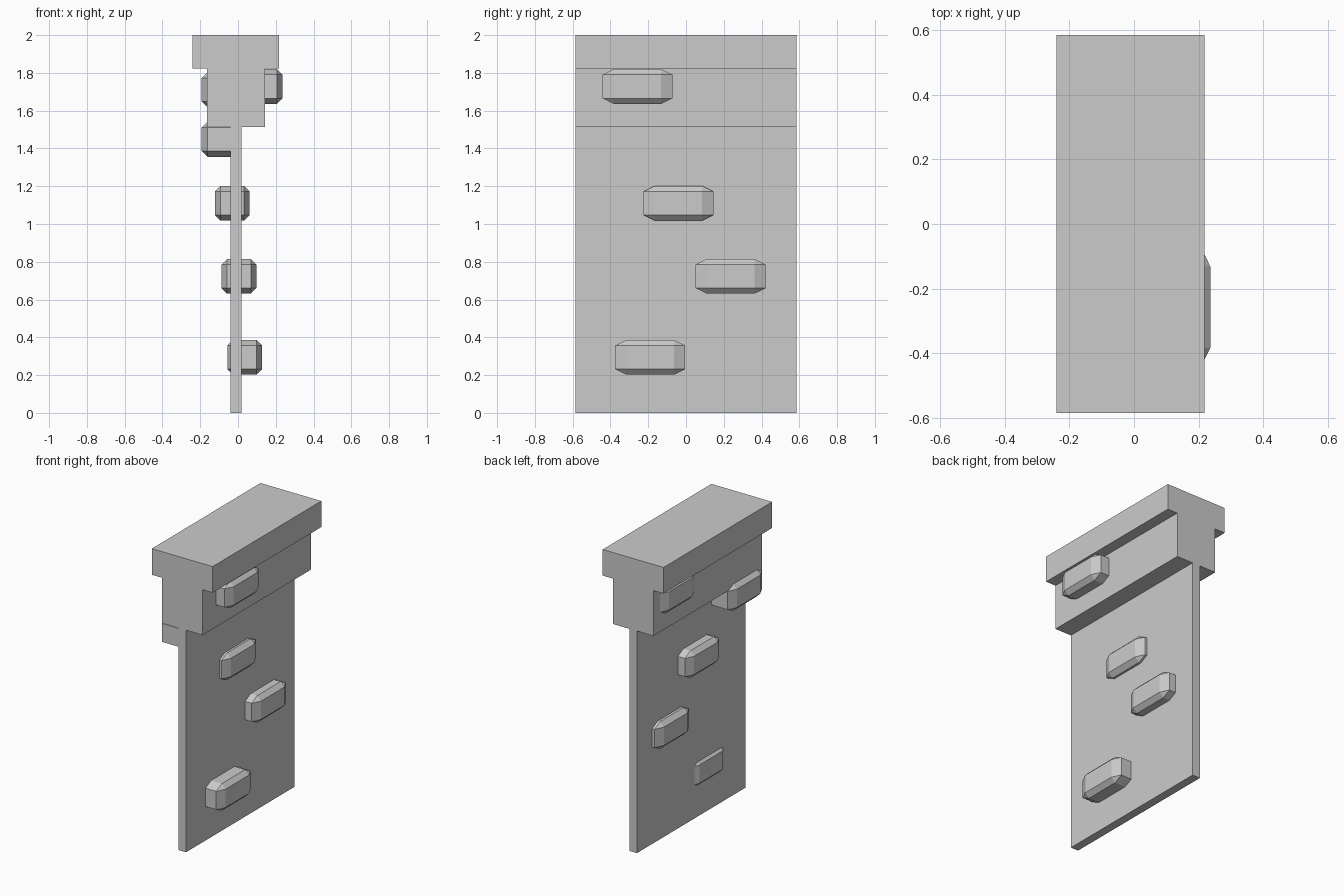
import bpy, bmesh
from mathutils import Vector

if "Cube" in bpy.data.objects:
    bpy.data.objects.remove(bpy.data.objects["Cube"])

HALF = 0.585  # half the wall length along y


def add_object(name, bm):
    bmesh.ops.recalc_face_normals(bm, faces=bm.faces)
    mesh = bpy.data.meshes.new(name)
    bm.to_mesh(mesh)
    bm.free()
    obj = bpy.data.objects.new(name, mesh)
    bpy.context.collection.objects.link(obj)
    return obj


# Wall: stepped T profile in x/z (cap, ledge, thin panel), extruded along y
profile = [(-0.04, 0), (0.018, 0), (0.018, 1.513), (0.142, 1.513),
           (0.142, 1.822), (0.218, 1.822), (0.218, 2), (-0.24, 2),
           (-0.24, 1.822), (-0.164, 1.822), (-0.164, 1.513), (-0.04, 1.513)]
bm = bmesh.new()
face = bm.faces.new([bm.verts.new((x, -HALF, z)) for x, z in profile])
ext = bmesh.ops.extrude_face_region(bm, geom=[face])
new_verts = [g for g in ext["geom"] if isinstance(g, bmesh.types.BMVert)]
bmesh.ops.translate(bm, verts=new_verts, vec=(0, 2 * HALF, 0))
add_object("wall", bm)


# Stones: chamfered cube stretched along y
def stone(name, centre):
    bm = bmesh.new()
    bmesh.ops.create_cube(bm, size=1)
    bmesh.ops.bevel(bm, geom=bm.edges[:], offset=0.16, segments=1,
                    profile=0.5, affect='EDGES')
    bmesh.ops.scale(bm, verts=bm.verts, vec=(0.184, 0.37, 0.184))
    obj = add_object(name, bm)
    obj.location = Vector(centre)


centres = [(0.144, -0.257, 1.728),   # ledge, right side
           (-0.1, 0.33, 1.71),       # ledge, left side
           (-0.1, -0.4, 1.448),      # under the ledge, left side
           (-0.03, -0.04, 1.11),     # through the panel
           (0.005, 0.236, 0.723),
           (0.036, -0.19, 0.294)]
for i, c in enumerate(centres):
    stone(f"stone_{i + 1}", c)
